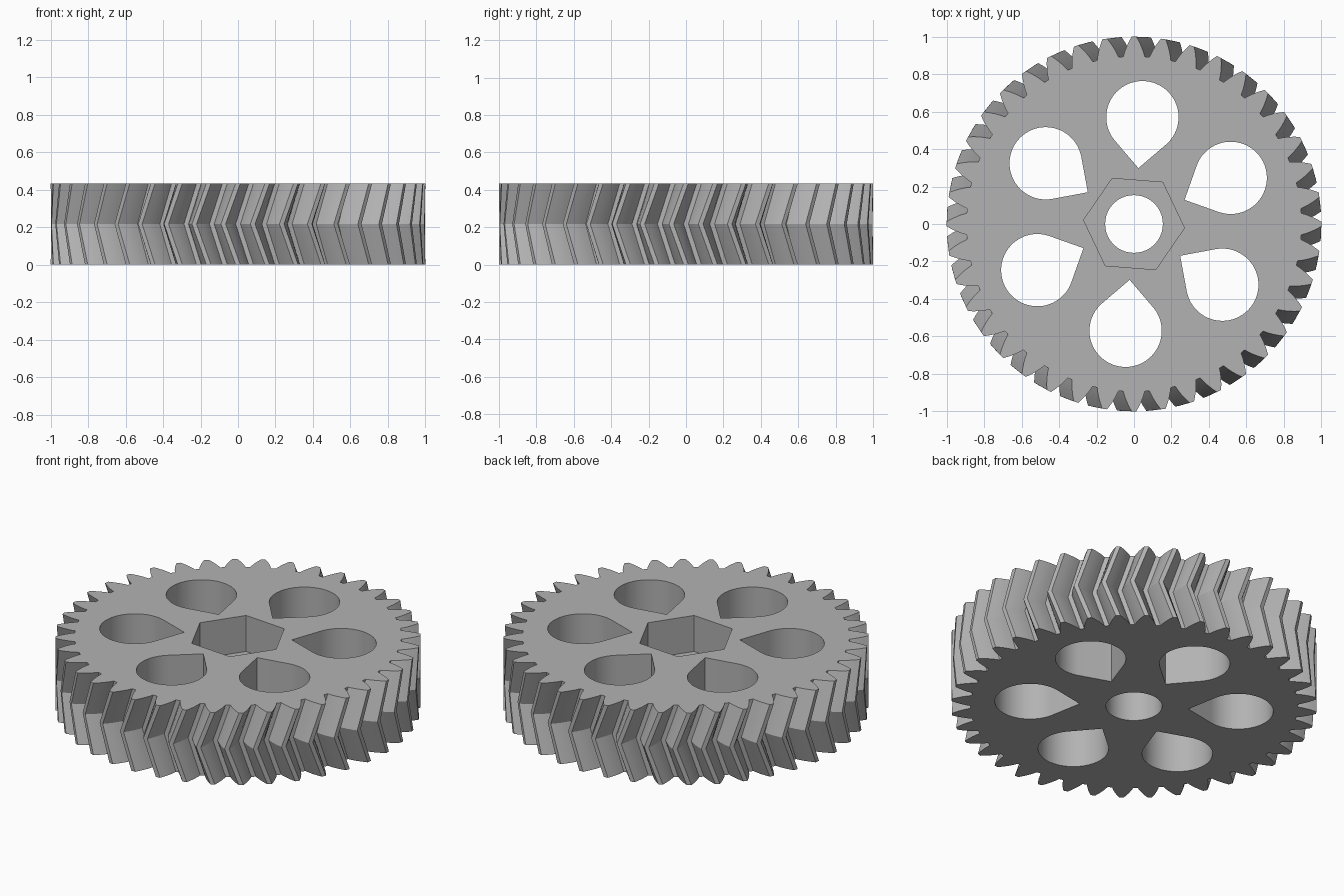
import bpy, bmesh
from math import sin, cos, tan, acos, radians, pi

cube = bpy.data.objects.get("Cube")
if cube:
    bpy.data.objects.remove(cube)

HEIGHT = 0.435
TEETH = 40
TIP, ROOT = 1.0, 0.895
PITCH = TIP * TEETH / (TEETH + 2)
PRESSURE = radians(26)
HALF_TOOTH = pi / TEETH
SPOKE_TURN = -HALF_TOOTH

grey = bpy.data.materials.new("light_grey")
grey.use_nodes = True
colour = (0.45, 0.45, 0.45, 1)
grey.diffuse_color = colour
grey.node_tree.nodes["Principled BSDF"].inputs["Base Color"].default_value = colour


def stack(name, layers):
    """Solid skinned through matching rings of (x, y), each at height z."""
    bm = bmesh.new()
    rings = [[bm.verts.new((x, y, z)) for x, y in pts] for z, pts in layers]
    n = len(rings[0])
    for low, high in zip(rings, rings[1:]):
        for i in range(n):
            j = (i + 1) % n
            bm.faces.new((low[i], low[j], high[j], high[i]))
    bm.faces.new(rings[-1])
    bm.faces.new(rings[0][::-1])
    mesh = bpy.data.meshes.new(name)
    bm.to_mesh(mesh)
    bm.free()
    obj = bpy.data.objects.new(name, mesh)
    mesh.materials.append(grey)
    bpy.context.collection.objects.link(obj)
    return obj


def polar(r, a):
    return r * cos(a), r * sin(a)


def half_angle(r):
    """Half the angular width of an involute tooth at radius r."""
    a = acos(min(1, PITCH * cos(PRESSURE) / r))
    return HALF_TOOTH / 2 + (tan(PRESSURE) - PRESSURE) - (tan(a) - a)


def gear_outline(turn):
    radii = [ROOT + (TIP - ROOT) * k / 4 for k in range(5)]
    flank = [(r, half_angle(r)) for r in radii]
    tooth = [(r, -a) for r, a in flank] + [(r, a) for r, a in flank[::-1]]
    return [polar(r, a + turn + 2 * HALF_TOOTH * t) for t in range(TEETH) for r, a in tooth]


def teardrop(turn, centre=0.572, radius=0.193):
    """Round hole with a right-angled point aimed at the axle."""
    arc = [radians(-135 + 270 * k / 48) for k in range(49)]
    pts = [(centre + radius * cos(a), radius * sin(a)) for a in arc]
    pts.append((centre - radius * 2 ** 0.5, 0))
    return [(x * cos(turn) - y * sin(turn), x * sin(turn) + y * cos(turn)) for x, y in pts]


def ring(r, n, turn=0):
    return [polar(r, turn + 2 * pi * k / n) for k in range(n)]


# Herringbone body: teeth lean one way, then back
gear = stack("herringbone_gear", [
    (0, gear_outline(0)),
    (HEIGHT / 2, gear_outline(-HALF_TOOTH)),
    (HEIGHT, gear_outline(0))])

# Cutters: six teardrop windows, axle bore, hexagonal nut pocket
through = (-0.1, HEIGHT + 0.1)
cutters = [stack("window_cutter", [(z, teardrop(SPOKE_TURN + pi / 6 + k * pi / 3)) for z in through])
           for k in range(6)]
cutters.append(stack("bore_cutter", [(z, ring(0.154, 48)) for z in through]))
cutters.append(stack("nut_pocket_cutter",
                     [(z, ring(0.27, 6, SPOKE_TURN)) for z in (HEIGHT / 2, HEIGHT + 0.1)]))

bpy.context.view_layer.objects.active = gear
for cutter in cutters:
    cutter.hide_render = True
    mod = gear.modifiers.new("cut", 'BOOLEAN')
    mod.operation = 'DIFFERENCE'
    mod.solver = 'EXACT'
    mod.object = cutter
    bpy.ops.object.modifier_apply(modifier=mod.name)
    bpy.data.objects.remove(cutter)

# Smooth the round walls, keep the edges crisp
bpy.ops.object.select_all(action='DESELECT')
gear.select_set(True)
bpy.ops.object.shade_smooth_by_angle(angle=radians(20))
